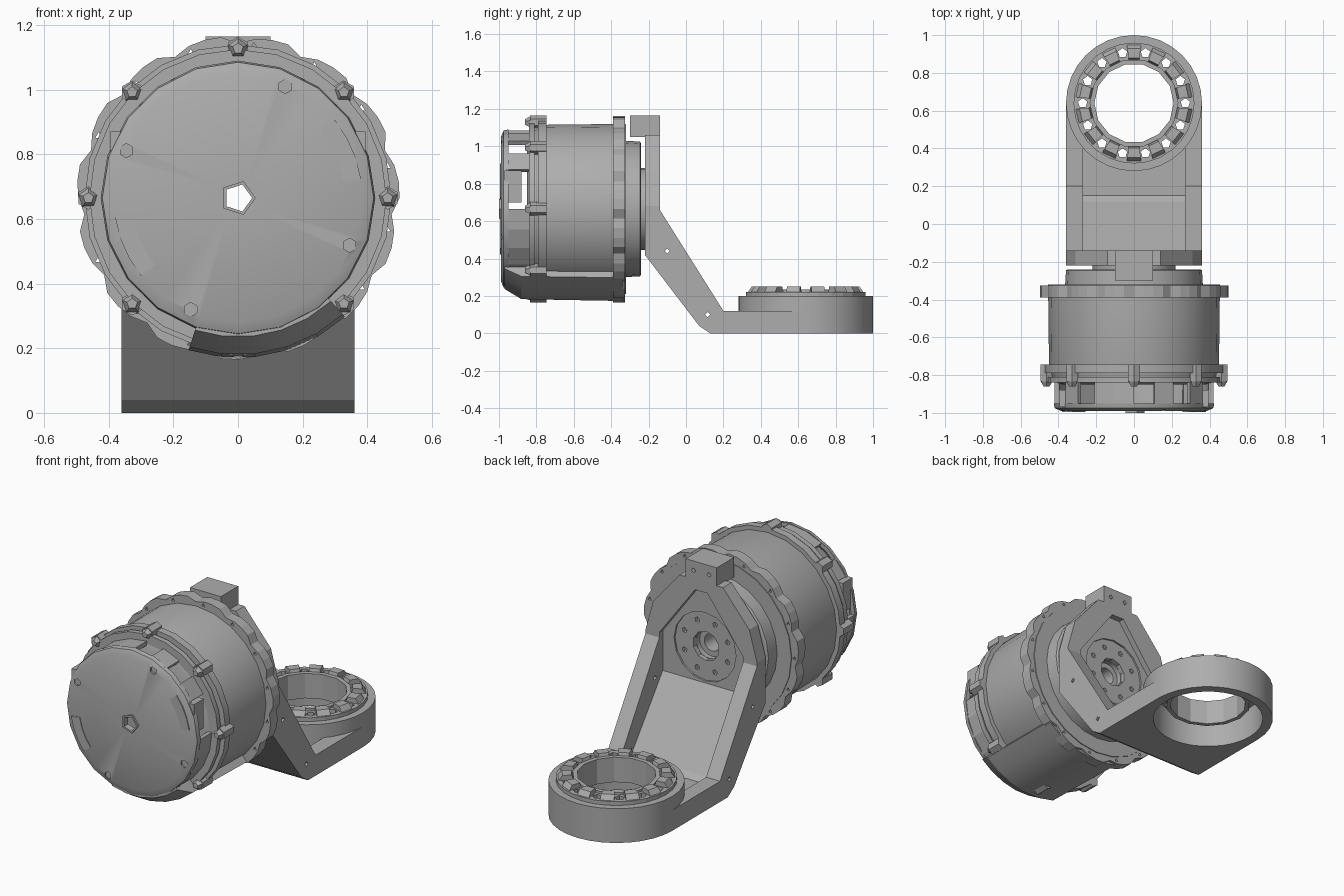
import bpy, bmesh
from math import pi, cos, sin, radians
from mathutils import Matrix, Vector

if "Cube" in bpy.data.objects:
    bpy.data.objects.remove(bpy.data.objects["Cube"], do_unlink=True)

grey = bpy.data.materials.new("machined_grey")
grey.use_nodes = True
grey.diffuse_color = (0.42, 0.42, 0.42, 1)
grey.node_tree.nodes["Principled BSDF"].inputs["Base Color"].default_value = grey.diffuse_color

HUB = 0.665      # height of the drum axis
RING = 0.64      # y of the ring centre


def finish(name, bm, smooth=False):
    bmesh.ops.recalc_face_normals(bm, faces=bm.faces[:])
    me = bpy.data.meshes.new(name)
    bm.to_mesh(me)
    bm.free()
    me.materials.append(grey)
    ob = bpy.data.objects.new(name, me)
    bpy.context.scene.collection.objects.link(ob)
    if smooth:
        bpy.ops.object.select_all(action='DESELECT')
        ob.select_set(True)
        bpy.context.view_layer.objects.active = ob
        bpy.ops.object.shade_smooth_by_angle(angle=radians(25))
    return ob


def on_drum(a, r, t):
    return Vector((r * cos(t), a, HUB + r * sin(t)))


def on_ring(a, r, t):
    return Vector((r * cos(t), RING + r * sin(t), a))


def sweep(bm, profile, place, n, start=0, end=360, lobes=None):
    """Turn a closed (along axis, radius) profile through an angle range."""
    full = end - start == 360
    rows = []
    for i in range(n if full else n + 1):
        t = radians(start + (end - start) * i / n)
        k = lobes(i) if lobes else 0
        rows.append([bm.verts.new(place(a, r + (k if r > 0.47 else 0), t)) for a, r in profile])
    m = len(profile)
    for i in range(n):
        p, q = rows[i], rows[(i + 1) % len(rows)]
        for j in range(m):
            bm.faces.new((p[j], p[(j + 1) % m], q[(j + 1) % m], q[j]))
    if not full:
        bm.faces.new(rows[0])
        bm.faces.new(rows[-1])


def lathe(name, profile, place=on_drum, n=24, smooth=True, **kw):
    bm = bmesh.new()
    sweep(bm, profile, place, n, **kw)
    return finish(name, bm, smooth)


def band(a0, a1, r0, r1):
    return [(a0, r0), (a0, r1), (a1, r1), (a1, r0)]


def prism(name, pts, axis, lo, hi):
    """Extrude an outline: (y, z) along x, or (x, z) along y."""
    bm = bmesh.new()
    put = (lambda p: (lo, p[0], p[1])) if axis == 'x' else (lambda p: (p[0], lo, p[1]))
    face = bm.faces.new([bm.verts.new(put(p)) for p in pts])
    new = bmesh.ops.extrude_face_region(bm, geom=[face])["geom"]
    move = Vector((hi - lo, 0, 0)) if axis == 'x' else Vector((0, hi - lo, 0))
    bmesh.ops.translate(bm, vec=move, verts=[v for v in new if isinstance(v, bmesh.types.BMVert)])
    return finish(name, bm)


TURN = {'x': Matrix.Rotation(pi / 2, 4, 'Y'), 'y': Matrix.Rotation(pi / 2, 4, 'X'), 'z': Matrix()}


def pegs(name, spots, r, depth, axis, n=6, tip=1.0):
    """Several round pegs in one object; with axis y the tip faces the front."""
    bm = bmesh.new()
    for s in spots:
        bmesh.ops.create_cone(bm, cap_ends=True, segments=n, radius1=r, radius2=r * tip, depth=depth,
                              matrix=Matrix.Translation(s) @ TURN[axis])
    return finish(name, bm)


def box(name, lo, hi):
    return prism(name, [(lo[1], lo[2]), (hi[1], lo[2]), (hi[1], hi[2]), (lo[1], hi[2])], 'x', lo[0], hi[0])


def cut(ob, *cutters):
    for c in cutters:
        c.hide_render = True
        mod = ob.modifiers.new("cut", 'BOOLEAN')
        mod.operation, mod.solver, mod.object = 'DIFFERENCE', 'EXACT', c
    dg = bpy.context.evaluated_depsgraph_get()
    me = bpy.data.meshes.new_from_object(ob.evaluated_get(dg))
    ob.modifiers.clear()
    ob.data = me
    for c in cutters:
        bpy.data.objects.remove(c, do_unlink=True)


def around(place, a, r, n, first=0):
    return [place(a, r, radians(first) + 2 * pi * i / n) for i in range(n)]


# Drum and its stepped rear cover, hollow along the axis
lathe("drum_body", [(-.85, .05), (-.85, .38), (-.83, .43), (-.75, .45), (-.32, .455), (-.32, .05)])
lathe("front_flange", band(-.84, -.81, .36, .46))
lathe("second_flange", band(-.79, -.745, .36, .475))
flange = lathe("rear_flange", band(-.39, -.325, .40, .49), n=60, smooth=False,
               lobes=lambda i: (.01, .01, .004, -.012)[i % 4])
cut(flange, pegs("flange_holes", around(on_drum, -.36, .472, 15, 12), .012, .2, 'y', 3))
lathe("rear_cover", [(-.33, .05), (-.33, .365), (-.245, .36), (-.24, .35), (-.24, .05)])
lathe("output_hub", band(-.25, -.21, .08, .22))

# Bolt bosses around the front flange
spots = around(on_drum, -.79, .463, 8)
pegs("flange_bosses", spots, .036, .09, 'y', 6)
pegs("boss_tips", [s + Vector((0, -.055, 0)) for s in spots], .034, .03, 'y', 5, .5)

# Front cover with screws, panels and centre opening
cover = lathe("front_cover", [(-.99, .045), (-.99, .385), (-.975, .42), (-.95, .425), (-.95, .40),
                              (-.965, .38), (-.965, .045)], n=20)
cut(cover, pegs("screw_holes", around(on_drum, -.99, .375, 4, 67), .022, .02, 'y', 6))
lathe("cover_boss", band(-1.0, -.96, .044, .055), n=5, smooth=False)
for name, turn in (("left_panel", 24), ("right_panel", 204)):
    lathe(name, band(-.994, -.988, .33, .385), n=3, start=turn - 15, end=turn + 15)

# Open skirt behind the cover
bm = bmesh.new()
for i in range(24):
    if i not in (0, 1, 3, 5, 8, 10, 11):
        sweep(bm, band(-.96, -.83, .395, .42), on_drum, 1, 15 * i, 15 * i + 15)
finish("cover_skirt", bm)
for side, x in (("left", .36), ("right", -.36)):
    box(side + "_connector", (x - .035, -.97, .70), (x + .035, -.88, .87))

# Cable channel under the drum
lathe("cable_channel", [(-.97, .38), (-.97, .43), (-.88, .485), (-.34, .495), (-.34, .42)],
      n=5, start=252, end=312)

# Bracket side walls and floor
bore = lathe("ring_bore", band(-.1, .4, .0005, .31), on_ring, 32)
outer = [(-.22, .42), (.07, .04), (.13, 0)]
wall = outer + [(RING, 0), (RING, .12), (.2, .12), (-.14, .66), (-.22, .66)]
for side, lo, hi in (("left", .27, .36), ("right", -.36, -.27)):
    ob = prism(side + "_bracket_wall", wall, 'x', lo, hi)
    mid = (lo + hi) / 2
    cut(ob, pegs("bore", [(0, RING, .1)], .31, .5, 'z', 32),
        pegs("wall_holes", [(mid, -.1, .44), (mid, .115, .1)], .014, .3, 'x', 4))
floor = prism("bracket_floor", outer + [(.48, 0), (.48, .05), (.15, .05), (.118, .076), (-.172, .456)],
              'x', -.275, .275)
cut(floor, pegs("bore", [(0, RING, .1)], .31, .5, 'z', 32))
bpy.data.objects.remove(bore, do_unlink=True)

# Bracket face plate with gabled recess, hub opening and bolt circle
half = [(.36, .44), (.36, .68), (.31, .86), (.14, 1.06)]
plate = prism("bracket_plate", half + [(-x, z) for x, z in reversed(half)], 'y', -.22, -.14)
gable = prism("gable", [(.27, .3), (.27, .69), (.04, 1.0), (-.04, 1.0), (-.27, .69), (-.27, .3)],
              'y', -.175, .1)
cut(plate, gable, pegs("hub_hole", [(0, -.18, HUB)], .085, .3, 'y', 10),
    pegs("hub_recess", [(0, -.175, HUB)], .2, .02, 'y', 16),
    pegs("bolt_circle", around(on_drum, -.18, .15, 8, 22.5), .016, .05, 'y', 5))
block = box("top_block", (-.1, -.3, 1.05), (.1, -.14, 1.165))
cut(block, pegs("block_holes", [(-.05, -.14, 1.11), (.05, -.14, 1.11)], .014, .06, 'y', 4))

# Mounting ring with a toothed crown
lathe("mount_ring", band(0, .2, .305, .36), on_ring, 32)
lathe("crown_sleeve", band(.09, .235, .21, .235), on_ring, 14, False)
crown = lathe("crown_plate", band(.185, .222, .225, .32), on_ring, 28, False)
cut(crown, pegs("crown_holes", around(on_ring, .2, .272, 14), .026, .2, 'z', 5))
bm = bmesh.new()
for i in range(14):
    mid = (i + .5) * 360 / 14
    sweep(bm, [(.215, .23), (.25, .24), (.25, .29), (.215, .315)], on_ring, 1, mid - 7, mid + 7)
finish("crown_teeth", bm)
